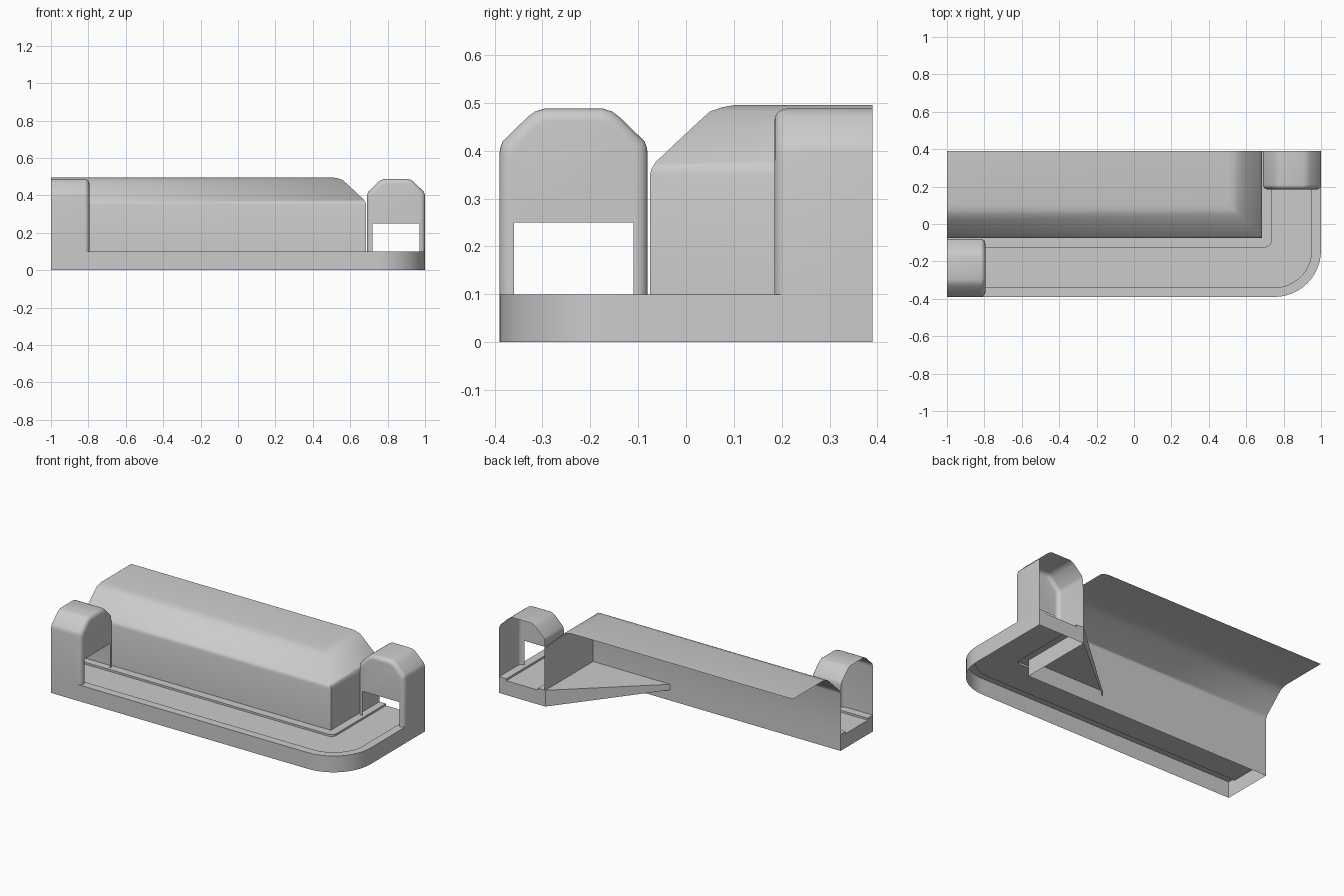
import bpy, bmesh, math
from mathutils import Vector

if "Cube" in bpy.data.objects:
    bpy.data.objects.remove(bpy.data.objects["Cube"])

gray = bpy.data.materials.new("plain_gray")
gray.use_nodes = True
gray.diffuse_color = (0.6, 0.6, 0.6, 1)
gray.node_tree.nodes["Principled BSDF"].inputs["Base Color"].default_value = (0.6, 0.6, 0.6, 1)

X1, Y0, Y1 = 1.0, -0.39, 0.39    # outer right, front and back limits
WALL_X, WALL_Y = 0.685, -0.075   # building walls


def build(name, rings, extra_faces=(), smooth=35):
    """Bridge equal-length point rings into a shell; extra_faces are point lists."""
    bm = bmesh.new()
    rows = [[bm.verts.new(p) for p in ring] for ring in rings]
    for a, b in zip(rows, rows[1:]):
        for i in range(len(a) - 1):
            bm.faces.new((a[i], a[i + 1], b[i + 1], b[i]))
    for pts in extra_faces:
        bm.faces.new([bm.verts.new(p) for p in pts])
    bmesh.ops.remove_doubles(bm, verts=bm.verts, dist=0.0004)
    bmesh.ops.recalc_face_normals(bm, faces=bm.faces)
    mesh = bpy.data.meshes.new(name)
    bm.to_mesh(mesh)
    bm.free()
    mesh.materials.append(gray)
    obj = bpy.data.objects.new(name, mesh)
    bpy.context.collection.objects.link(obj)
    bpy.ops.object.select_all(action='DESELECT')
    obj.select_set(True)
    bpy.context.view_layer.objects.active = obj
    bpy.ops.object.shade_smooth_by_angle(angle=math.radians(smooth))
    return obj


# Base: L-shaped track with raised curbs, swept round the corner
def track_path(d, z, steps=12):
    r = max(0.25 - d, 0.035 if d < 0.3 else 0.0)
    cx, cy = X1 - d - r, Y0 + d + r
    arc = [(cx + r * math.sin(t), cy - r * math.cos(t), z)
           for t in (math.pi / 2 * i / steps for i in range(steps + 1))]
    return [(-1, Y0 + d, z)] + arc + [(X1 - d, Y1, z)]


section = [(0, 0), (0, 0.1), (0.05, 0.1), (0.05, 0.088),
           (0.265, 0.088), (0.265, 0.1), (0.315, 0.1), (0.315, 0)]
paths = [track_path(d, z) for d, z in section]
build("track_base", paths, [[p[0] for p in paths], [p[-1] for p in paths]])

# Building: half shell with chamfered eaves, open at the back and left
eaves = [(0, 0.1), (0, 0.35), (0.003, 0.362), (0.012, 0.377), (0.095, 0.455),
         (0.125, 0.482), (0.15, 0.491), (0.178, 0.496)]
shell = [[(-1, WALL_Y + d, z), (WALL_X - d, WALL_Y + d, z), (WALL_X - d, Y1, z)]
         for d, z in eaves]
top = eaves[-1]
ridge = [(-1, Y1, top[1]), (WALL_X - top[0], Y1, top[1]), (WALL_X - top[0], Y1, top[1])]
build("building_shell", shell + [ridge], smooth=65)

# Corner gusset inside the building: flat top with a tapering skirt
a, b, tip = (WALL_X, Y1, 0.1), (WALL_X, WALL_Y, 0.1), (0.16, WALL_Y, 0.1)
build("corner_gusset", [], [[a, b, tip], [a, tip, (0.16, WALL_Y, 0.065), (WALL_X, Y1, 0)]])


# Gate towers: hollow arches with one rounded end face and a doorway
def tower(name, place, depth):
    half, height, r = 0.155, 0.388, 0.025
    side = [(1, 0), (1, 0.76), (0.985, 0.795), (0.955, 0.825), (0.62, 0.955),
            (0.52, 0.985), (0.4, 1)]
    arch = side + [(-u, w) for u, w in reversed(side)]

    def ring(inset, v):
        k, kz = half - inset, height - inset
        return [place(u * k, v, 0.1 + w * kz) for u, w in arch]

    rings = [ring(0, 0)]
    for i in range(6):
        t = math.pi / 2 * i / 5
        rings.append(ring(r * (1 - math.cos(t)), depth - r + r * math.sin(t)))
    door = [place(u, depth, z) for u, z in
            ((-0.125, 0.1), (-0.125, 0.25), (0.125, 0.25), (0.125, 0.1))]
    build(name, rings, [rings[-1] + door], smooth=40)


tower("left_gate_tower", lambda u, v, z: (-1 + v, -0.235 + u, z), 0.205)
tower("right_gate_tower", lambda u, v, z: (0.845 + u, Y1 - v, z), 0.205)
